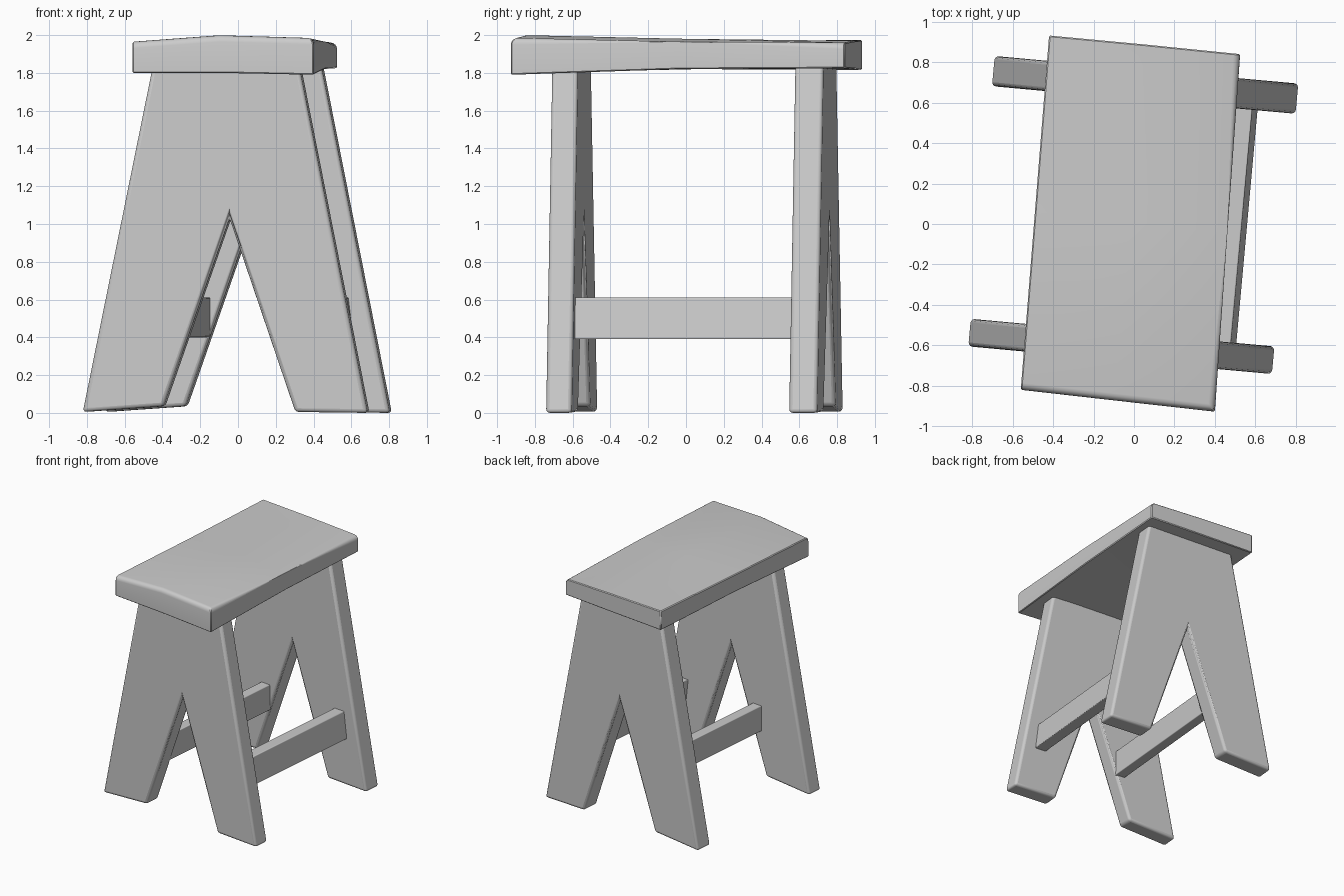
import bpy, bmesh
from math import radians
from mathutils import Matrix

if "Cube" in bpy.data.objects:
    bpy.data.objects.remove(bpy.data.objects["Cube"])

TURN = Matrix.Rotation(radians(-5.2), 4, 'Z')


def finish(name, bm, bevel, segments=3):
    bmesh.ops.recalc_face_normals(bm, faces=bm.faces)
    me = bpy.data.meshes.new(name)
    bm.to_mesh(me)
    bm.free()
    ob = bpy.data.objects.new(name, me)
    bpy.context.collection.objects.link(ob)
    if bevel:
        mod = ob.modifiers.new("worn_edges", 'BEVEL')
        mod.width = bevel
        mod.segments = segments
        mod.limit_method = 'ANGLE'
        mod.angle_limit = radians(40)
    bpy.ops.object.select_all(action='DESELECT')
    bpy.context.view_layer.objects.active = ob
    ob.select_set(True)
    bpy.ops.object.shade_smooth_by_angle(angle=radians(35))
    return ob


def extrude_y(name, profile, y0, y1, bevel):
    """Extrude an x-z profile along y, then turn it with the whole stool."""
    bm = bmesh.new()
    a = [bm.verts.new((x, y0, z)) for x, z in profile]
    b = [bm.verts.new((x, y1, z)) for x, z in profile]
    bm.faces.new(a)
    bm.faces.new(b[::-1])
    for i in range(len(a)):
        j = (i + 1) % len(a)
        bm.faces.new((a[i], b[i], b[j], a[j]))
    bm.transform(TURN)
    return finish(name, bm, bevel)


# Leg panels: tapered boards with an inverted V notch
leg = [(-.765, .005), (-.335, .035), (.015, 1.03), (.365, .005),
       (.75, 0), (.385, 1.84), (-.392, 1.84)]
extrude_y("front_leg_panel", leg, -.677, -.54, .02)
extrude_y("back_leg_panel", leg, .615, .765, .02)

# Stretchers: the right one leans with the leg, the left one is upright
extrude_y("right_stretcher", [(.46, .39), (.558, .39), (.53, .612), (.435, .612)],
          -.6, .66, .006)
extrude_y("left_stretcher", [(-.29, .40), (-.205, .40), (-.205, .612), (-.29, .612)],
          -.6, .66, .006)

# Seat: slightly crowned, uneven slab; rows run front to back, columns left to right
xy = [[(-.56, -.82), (-.10, -.872), (.40, -.928)],
      [(-.49, .06), (-.02, .01), (.462, -.04)],
      [(-.42, .932), (.05, .888), (.525, .84)]]
top_z = [[1.965, 2.0, 1.985], [1.965, 1.98, 1.965], [1.975, 1.97, 1.96]]
low_z = [[1.80, 1.80, 1.79], [1.82, 1.82, 1.82], [1.815, 1.82, 1.825]]
bm = bmesh.new()
top, low = [[[bm.verts.new((*xy[r][c], z[r][c])) for c in range(3)] for r in range(3)]
            for z in (top_z, low_z)]
for g in (top, low):
    for r in range(2):
        for c in range(2):
            bm.faces.new((g[r][c], g[r][c + 1], g[r + 1][c + 1], g[r + 1][c]))
rim = [(0, 0), (0, 1), (0, 2), (1, 2), (2, 2), (2, 1), (2, 0), (1, 0)]
for (r, c), (s, d) in zip(rim, rim[1:] + rim[:1]):
    bm.faces.new((low[r][c], low[s][d], top[s][d], top[r][c]))

# Rounded front and right upper edges of the seat
worn = [(top[0][0], top[0][1]), (top[0][1], top[0][2]),
        (top[0][2], top[1][2]), (top[1][2], top[2][2])]
bmesh.ops.bevel(bm, geom=[bm.edges.get(e) for e in worn], offset=.035,
                segments=4, profile=.5, affect='EDGES')
finish("seat", bm, .006, 1)
